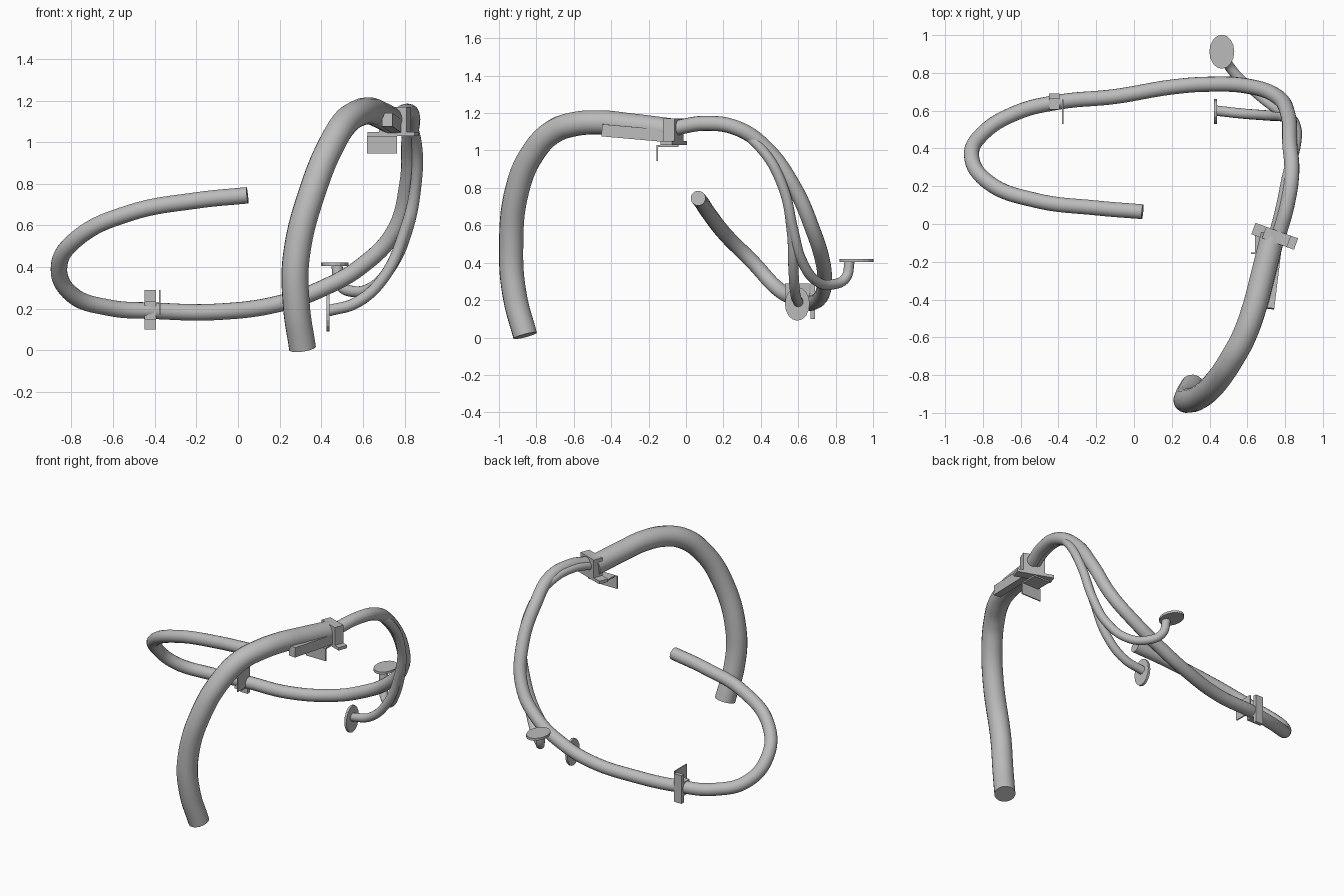
import bpy
import math
from mathutils import Vector, Matrix

cube = bpy.data.objects.get("Cube")
if cube:
    bpy.data.objects.remove(cube, do_unlink=True)

grey = bpy.data.materials.new("light_grey")
grey.use_nodes = True
COLOUR = (0.5, 0.5, 0.5, 1)
grey.diffuse_color = COLOUR
grey.node_tree.nodes["Principled BSDF"].inputs["Base Color"].default_value = COLOUR


def hose(name, radius, points):
    """Round tube along a smooth path, with capped ends."""
    curve = bpy.data.curves.new(name, "CURVE")
    curve.dimensions = "3D"
    curve.bevel_depth = radius
    curve.bevel_resolution = 6
    curve.use_fill_caps = True
    spline = curve.splines.new("BEZIER")
    spline.resolution_u = 8
    spline.bezier_points.add(len(points) - 1)
    for bp, co in zip(spline.bezier_points, points):
        bp.co = co
        bp.handle_left_type = bp.handle_right_type = "AUTO"
    ob = bpy.data.objects.new(name, curve)
    bpy.context.collection.objects.link(ob)
    bpy.ops.object.select_all(action="DESELECT")
    ob.select_set(True)
    bpy.context.view_layer.objects.active = ob
    bpy.ops.object.convert(target="MESH")
    ob = bpy.context.object
    ob.data.materials.clear()
    ob.data.materials.append(grey)
    bpy.ops.object.shade_smooth_by_angle(angle=math.radians(40))


def box(name, low, high, frame=Matrix()):
    """Box between two corners, placed in a local frame."""
    low, high = Vector(low), Vector(high)
    bpy.ops.mesh.primitive_cube_add(size=1)
    ob = bpy.context.object
    ob.name = name
    ob.data.transform(Matrix.Translation((low + high) / 2) @ Matrix.Diagonal((*(high - low), 1)))
    ob.matrix_world = frame
    ob.data.materials.append(grey)


def pad(name, centre, rotation):
    """Thin oval end plate."""
    bpy.ops.mesh.primitive_cylinder_add(vertices=16, radius=1, depth=1, location=centre, rotation=rotation)
    ob = bpy.context.object
    ob.name = name
    ob.data.transform(Matrix.Diagonal((0.066, 0.09, 0.016, 1)))
    ob.data.materials.append(grey)


# Hoses
hose("thick_hose", 0.065, [
    (0.31, -0.86, 0.01), (0.28, -0.915, 0.22), (0.28, -0.935, 0.45),
    (0.37, -0.90, 0.80), (0.455, -0.81, 1.0), (0.52, -0.71, 1.1),
    (0.58, -0.6, 1.14), (0.635, -0.45, 1.15), (0.675, -0.3, 1.135), (0.735, -0.06, 1.105)])
hose("long_hose", 0.04, [
    (0.765, -0.06, 1.12), (0.81, 0.1, 1.145), (0.835, 0.27, 1.12),
    (0.825, 0.42, 1.02), (0.815, 0.58, 0.8), (0.75, 0.68, 0.57),
    (0.6, 0.73, 0.41), (0.4, 0.74, 0.295), (0.2, 0.725, 0.225),
    (-0.1, 0.675, 0.185), (-0.4, 0.645, 0.19), (-0.62, 0.59, 0.205),
    (-0.8, 0.48, 0.27), (-0.86, 0.36, 0.4), (-0.77, 0.22, 0.54),
    (-0.52, 0.125, 0.66), (-0.2, 0.085, 0.72), (0.045, 0.065, 0.745)])
top_run = [(0.74, -0.06, 1.11), (0.78, 0.1, 1.135), (0.815, 0.27, 1.11),
           (0.855, 0.41, 1.0), (0.855, 0.52, 0.8)]
hose("side_branch_hose", 0.027, top_run + [
    (0.8, 0.565, 0.57), (0.7, 0.575, 0.35), (0.57, 0.585, 0.23), (0.435, 0.6, 0.19)])
hose("rear_branch_hose", 0.027, top_run + [
    (0.81, 0.575, 0.57), (0.74, 0.62, 0.41), (0.64, 0.7, 0.3),
    (0.54, 0.79, 0.285), (0.49, 0.855, 0.32), (0.475, 0.875, 0.41)])

# Oval end pads
pad("side_pad", (0.432, 0.595, 0.18), (math.pi / 2, 0, math.pi / 2))
pad("rear_pad", (0.465, 0.912, 0.413), (0, 0, 0))

# Upper clamp: block, cross bar, bent tab and side lever
upper = Matrix.Translation((0.745, -0.065, 1.1)) @ Matrix.Rotation(math.radians(-20), 4, "Z")
box("upper_clamp_block", (-0.06, -0.032, -0.06), (0.08, 0.032, 0.07), upper)
box("upper_clamp_bar", (-0.12, -0.032, -0.07), (0.12, 0.032, -0.05), upper)
box("upper_tab_shelf", (0.64, -0.15, 1.02), (0.76, -0.04, 1.03))
box("upper_tab_plate", (0.62, -0.158, 0.945), (0.765, -0.15, 1.03))
lever = Matrix.Translation((0.76, -0.1, 1.09)) @ Matrix.Rotation(math.radians(-7), 4, "Z") \
    @ Matrix.Rotation(math.radians(-5), 4, "X")
box("upper_lever", (-0.025, -0.35, -0.045), (0.025, 0.02, 0.02), lever)

# Lower clamp: block, upright bar and tab
box("lower_clamp_block", (-0.45, 0.605, 0.145), (-0.395, 0.69, 0.235))
box("lower_clamp_bar", (-0.45, 0.665, 0.1), (-0.395, 0.69, 0.29))
box("lower_tab_plate", (-0.38, 0.53, 0.17), (-0.372, 0.66, 0.29))
